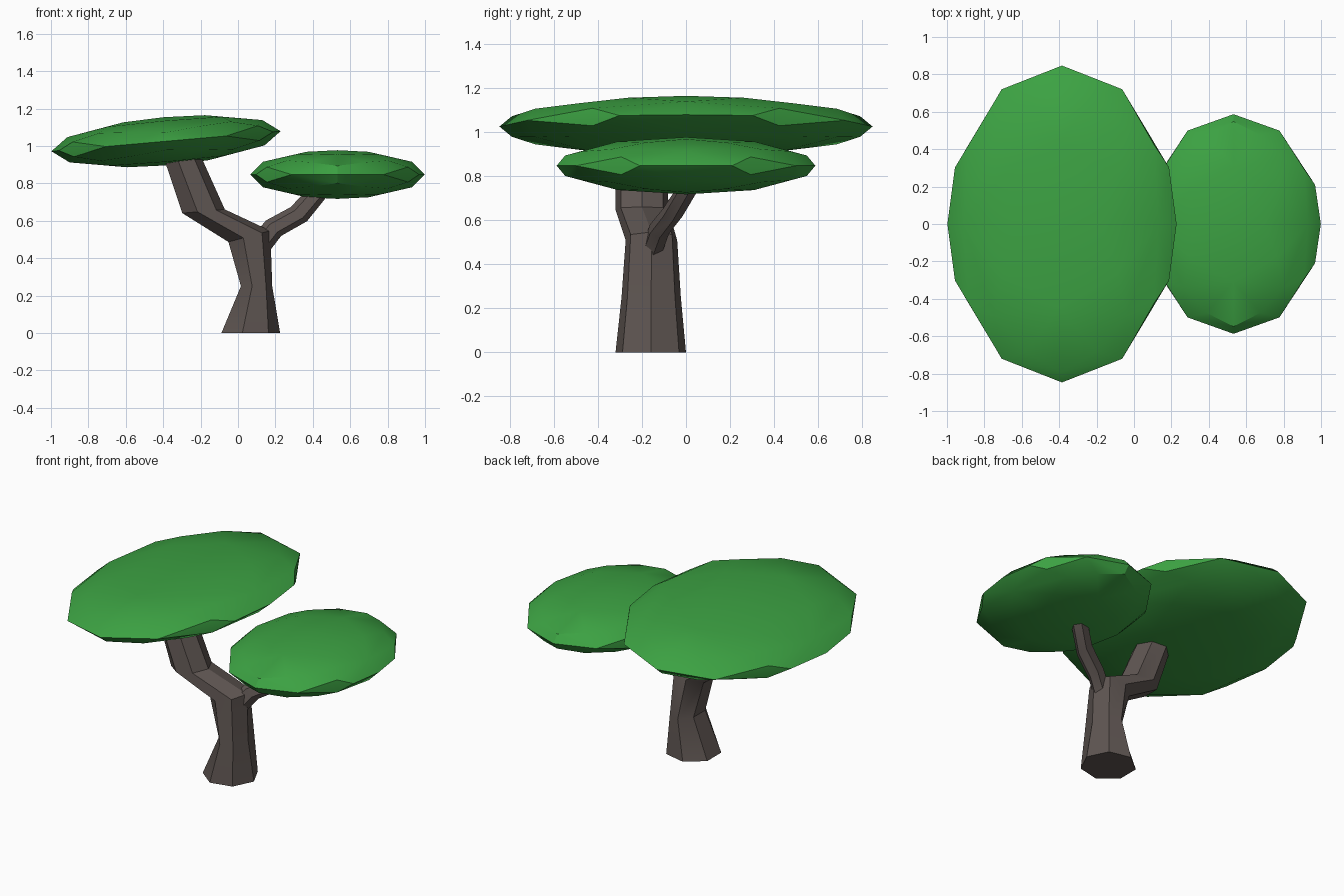
import bpy, bmesh
from math import radians, sin, cos, tau
from mathutils import Vector, Matrix

if "Cube" in bpy.data.objects:
    bpy.data.objects.remove(bpy.data.objects["Cube"])


def material(name, color):
    m = bpy.data.materials.new(name)
    m.diffuse_color = color
    m.use_nodes = True
    m.node_tree.nodes["Principled BSDF"].inputs["Base Color"].default_value = m.diffuse_color
    return m


leaf = material("leaf_green", (0.045, 0.36, 0.055, 1))
bark = material("bark_brown", (0.115, 0.093, 0.085, 1))


def finish(bm, name, mat):
    bmesh.ops.recalc_face_normals(bm, faces=bm.faces)
    me = bpy.data.meshes.new(name)
    bm.to_mesh(me)
    bm.free()
    me.materials.append(mat)
    ob = bpy.data.objects.new(name, me)
    bpy.context.collection.objects.link(ob)
    bpy.ops.object.select_all(action='DESELECT')
    ob.select_set(True)
    bpy.context.view_layer.objects.active = ob
    bpy.ops.object.shade_smooth_by_angle(angle=radians(30))
    return ob


def canopy(name, center, size, tilt=0):
    # icosahedron with its two-fold axes on x, y and z
    bm = bmesh.new()
    for a in (-0.5257, 0.5257):
        for b in (-0.8507, 0.8507):
            for co in ((a, b, 0), (0, a, b), (b, 0, a)):
                bm.verts.new(co)
    bmesh.ops.convex_hull(bm, input=bm.verts[:])
    # edge midpoints and face centres pushed out to the sphere, forming kites
    extra = [(e.verts[0].co + e.verts[1].co).normalized() for e in bm.edges]
    extra += [f.calc_center_median().normalized() for f in bm.faces]
    for co in extra:
        bm.verts.new(co)
    bmesh.ops.delete(bm, geom=bm.edges[:] + bm.faces[:], context='EDGES_FACES')
    bmesh.ops.convex_hull(bm, input=bm.verts[:])
    bm.transform(Matrix.Translation(center) @ Matrix.Rotation(radians(tilt), 4, 'Y')
                 @ Matrix.Diagonal((*size, 1)))
    return finish(bm, name, leaf)


def limb(name, sides, rings):
    # each ring: centre, x radius, y radius, tilt that lifts its +x side
    bm = bmesh.new()
    loops = []
    for x, y, z, rx, ry, tilt in rings:
        t = radians(tilt)
        loop = []
        for i in range(sides):
            a = tau * i / sides
            u = rx * cos(a)
            loop.append(bm.verts.new((x + u * cos(t), y + ry * sin(a), z + u * sin(t))))
        loops.append(loop)
    for lo, hi in zip(loops, loops[1:]):
        for i in range(sides):
            j = (i + 1) % sides
            bm.faces.new((lo[i], lo[j], hi[j], hi[i]))
    bm.faces.new(loops[0][::-1])
    bm.faces.new(loops[-1])
    return finish(bm, name, bark)


# trunk sweeping up into the large canopy
limb("trunk", 7, [
    (0.060, -0.16, 0.00, 0.165, 0.164, 0),
    (0.095, -0.158, 0.25, 0.088, 0.138, 0),
    (0.055, -0.157, 0.515, 0.122, 0.120, 15),
    (-0.190, -0.20, 0.65, 0.120, 0.123, 5),
    (-0.300, -0.20, 0.93, 0.100, 0.120, 15),
])

# thin side branch under the small canopy
limb("side_branch", 6, [
    (0.110, -0.155, 0.46, 0.06, 0.05, -35),
    (0.190, -0.120, 0.56, 0.058, 0.05, -45),
    (0.325, -0.060, 0.635, 0.058, 0.05, -40),
    (0.430, 0.015, 0.755, 0.052, 0.05, -30),
])

# foliage discs
canopy("large_canopy", (-0.385, 0, 1.025), (0.615, 0.847, 0.129), -5)
canopy("small_canopy", (0.532, 0, 0.847), (0.467, 0.587, 0.13))
